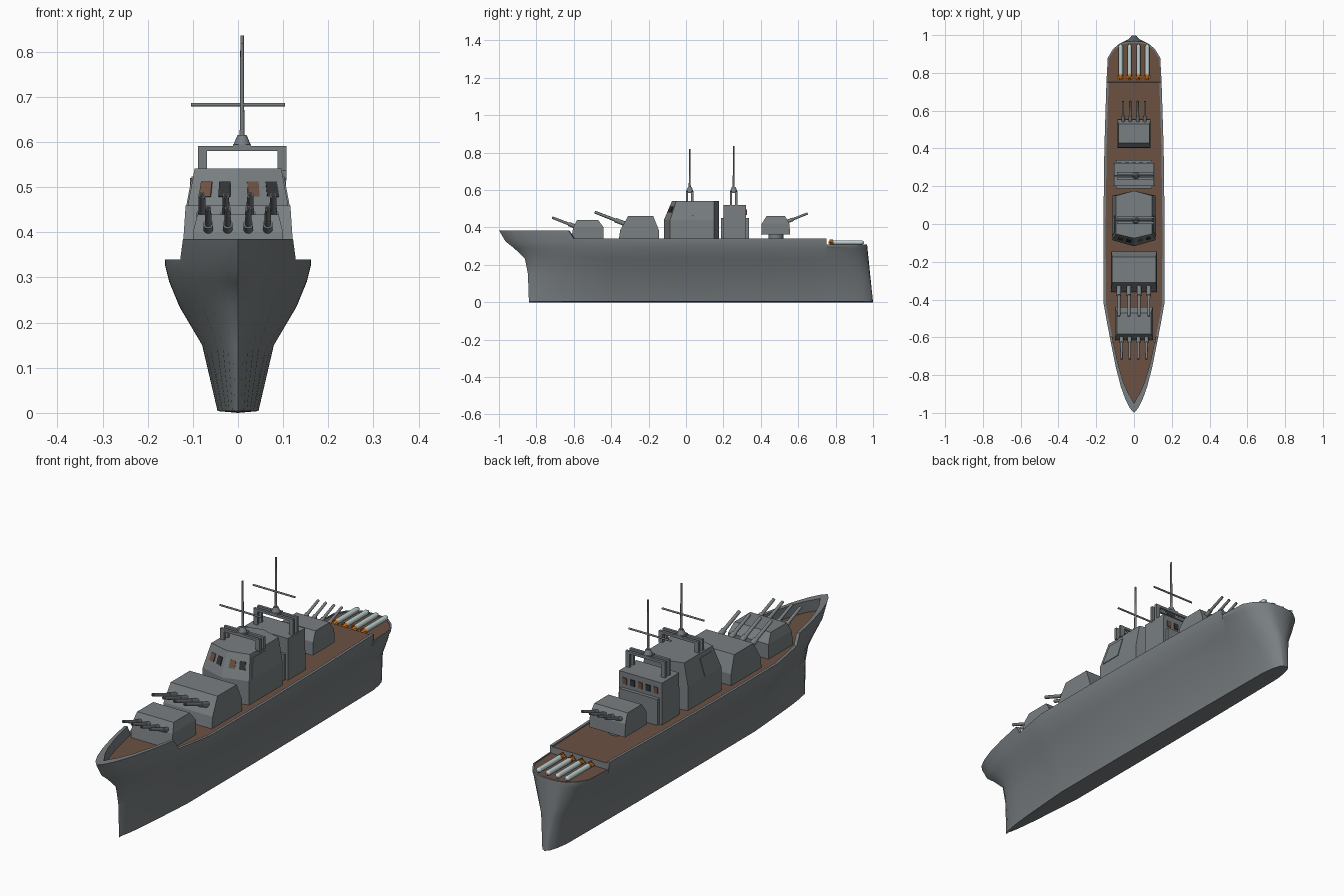
import bpy, bmesh
from mathutils import Vector

cube = bpy.data.objects.get("Cube")
if cube:
    bpy.data.objects.remove(cube, do_unlink=True)


def material(name, *rgb):
    m = bpy.data.materials.new(name)
    m.use_nodes = True
    m.diffuse_color = (*rgb, 1)
    m.node_tree.nodes["Principled BSDF"].inputs["Base Color"].default_value = (*rgb, 1)
    return m


GREY = material("naval_grey", 0.19, 0.21, 0.22)
DECK = material("deck_brown", 0.15, 0.083, 0.055)
DARK = material("dark_opening", 0.03, 0.033, 0.035)
PALE = material("pale_blue_grey", 0.5, 0.62, 0.62)
ORANGE = material("orange", 0.65, 0.18, 0.01)


def finish(name, bm, *mats):
    bmesh.ops.recalc_face_normals(bm, faces=bm.faces)
    me = bpy.data.meshes.new(name)
    bm.to_mesh(me)
    bm.free()
    for m in mats:
        me.materials.append(m)
    ob = bpy.data.objects.new(name, me)
    bpy.context.collection.objects.link(ob)
    return ob


def smooth(ob, angle=0.7):
    bpy.ops.object.select_all(action='DESELECT')
    ob.select_set(True)
    bpy.context.view_layer.objects.active = ob
    bpy.ops.object.shade_smooth_by_angle(angle=angle)


def ring(z, hx, y0, y1, v0=0, v1=0):
    """Plan outline with optional pointed front and back."""
    return [Vector(p) for p in ((-hx, y0, z), (0, y0 - v0, z), (hx, y0, z),
                                (hx, y1, z), (0, y1 + v1, z), (-hx, y1, z))]


def loft(name, rings, mat=GREY):
    bm = bmesh.new()
    loops = [[bm.verts.new(p) for p in r] for r in rings]
    n = len(loops[0])
    for a, b in zip(loops, loops[1:]):
        for i in range(n):
            j = (i + 1) % n
            bm.faces.new((a[i], a[j], b[j], b[i]))
    bm.faces.new(loops[0])
    bm.faces.new(loops[-1])
    return finish(name, bm, mat)


def box(name, x0, x1, y0, y1, z0, z1, mat=GREY):
    return loft(name, [[Vector(p) for p in ((x0, y0, z), (x1, y0, z), (x1, y1, z), (x0, y1, z))]
                       for z in (z0, z1)], mat)


def rod(name, a, b, r0, r1=None, mat=GREY, sides=10):
    a, b = Vector(a), Vector(b)
    bm = bmesh.new()
    bmesh.ops.create_cone(bm, cap_ends=True, segments=sides, radius1=r0,
                          radius2=r0 if r1 is None else r1, depth=(b - a).length)
    bm.transform((b - a).to_track_quat('Z', 'Y').to_matrix().to_4x4())
    bmesh.ops.translate(bm, verts=bm.verts, vec=(a + b) / 2)
    ob = finish(name, bm, mat)
    smooth(ob)
    return ob


def panel(name, quad, u0, u1, v0, v1, mat, lift=0.003):
    """Thin plate on part of a quad (bottom a-b, top d-c)."""
    a, b, c, d = quad
    n = (b - a).cross(d - a).normalized() * lift
    pts = [a.lerp(b, u).lerp(d.lerp(c, u), v) for u, v in ((u0, v0), (u1, v0), (u1, v1), (u0, v1))]
    loft(name, [[p - n for p in pts], [p + n for p in pts]], mat)


# Hull: stations of (y, half width, top height); levels of (height, width factor, stem rake)
stations = [(-1, 0, .385), (-.975, .022, .385), (-.93, .045, .385), (-.86, .07, .385),
            (-.76, .096, .385), (-.63, .122, .385), (-.6, .128, .34), (-.5, .147, .34),
            (-.42, .161, .34), (0, .162, .34), (.4, .157, .34), (.75, .146, .34),
            (.752, .146, .31), (.88, .139, .31), (.925, .112, .31), (.955, .075, .31),
            (.965, .045, .31), (.968, 0, .31)]
levels = [(1, 1, 0), (.325, .995, .035), (.29, .94, .08), (.235, .8, .138),
          (.15, .49, .155), (.004, .28, .16), (0, 0, .16)]
bm = bmesh.new()
columns = []
for s, w, top in stations:
    bow = max(0, (-.42 - s) / .58)
    aft = max(0, (s - .752) / .216)
    deck = .334 if s < .751 else .306
    yi = s + .05 * bow ** 2 - .008 * aft
    xi = max(0, w - (.012 if s < .751 else .005))
    col = [(0, yi, deck), (xi, yi, deck), (xi, yi, top)]
    for k, (z, f, rake) in enumerate(levels):
        z = min(z, top - .012 * k)
        col.append((w * f, s + rake * bow + .032 * aft * (1 - z / .31) * (s > .751), z))
    columns.append([bm.verts.new(p) for p in col])
for i, (a, b) in enumerate(zip(columns, columns[1:])):
    step = abs(a[0].co.z - b[0].co.z) > .01
    for k in range(len(a) - 1):
        face = bm.faces.new((a[k], a[k + 1], b[k + 1], b[k]))
        face.material_index = int(k == 0 and not step)
bmesh.ops.remove_doubles(bm, verts=bm.verts, dist=1e-4)
bmesh.ops.mirror(bm, geom=bm.verts[:] + bm.edges[:] + bm.faces[:], axis='X', merge_dist=1e-4)
smooth(finish("hull", bm, GREY, DECK), 0.5)


# Gun turrets with four barrels each
def turret(name, rings, xs, root, tip, r=.008):
    loft(name, [ring(*q) for q in rings])
    (y0, z0), (y1, z1) = root, tip
    for i, x in enumerate(xs):
        a, b = Vector((x, y0, z0)), Vector((x, y1, z1))
        rod(f"{name}_barrel_{i}", a, b, r, r * .85)
        rod(f"{name}_sleeve_{i}", a, a.lerp(b, .35), r * 1.4)
        rod(f"{name}_muzzle_{i}", b, b + (b - a) * .008, r * .6, mat=DARK)


turret("fore_turret", [(.33, .1, -.615, -.44), (.4, .1, -.603, -.44), (.44, .09, -.583, -.47)],
       (-.066, -.023, .023, .066), (-.58, .4), (-.715, .453))
turret("upper_fore_turret", [(.33, .122, -.36, -.145), (.385, .121, -.352, -.145),
                             (.46, .116, -.31, -.175)],
       (-.08, -.027, .027, .078), (-.32, .417), (-.487, .482), .009)
turret("aft_turret", [(.362, .088, .402, .557), (.42, .088, .405, .553), (.46, .082, .43, .53)],
       (-.058, -.02, .02, .058), (.53, .427), (.65, .475), .007)
rod("aft_turret_pedestal", (0, .48, .33), (0, .48, .365), .04, sides=16)

# Bridge with pointed front and back
base = ring(.33, .115, -.085, .15, .033, .026)
waist = ring(.44, .115, -.085, .15, .033, .026)
roof = ring(.542, .096, -.052, .15, .023, .026)
loft("bridge", [base, waist, roof])
for i in (0, 1):
    quad = (waist[i], waist[i + 1], roof[i + 1], roof[i])
    for j, u in enumerate((.2, .6)):
        panel(f"bridge_window_{i}{j}", quad, u, u + .24, .38, .7, (DECK, DARK)[j])
for i, j, u0, u1 in ((2, 3, .08, .5), (5, 0, .5, .92)):
    panel("bridge_side_panel", (waist[i], waist[j], roof[j], roof[i]), u0, u1, .02, .82, GREY)

# Aft deckhouse with windows facing the stern
loft("aft_deckhouse", [ring(.33, .108, .2, .322), ring(.52, .106, .2, .322)])
loft("aft_deckhouse_base", [ring(.33, .095, .188, .338), ring(.45, .095, .188, .338)])
rear = [Vector(p) for p in ((.106, .322, .45), (-.106, .322, .45),
                            (-.106, .322, .52), (.106, .322, .52))]
for i in range(5):
    u = .09 + i * .18
    panel(f"aft_window_{i}", rear, u, u + .1, .25, .65, (DECK, DARK)[i % 2])


# Masts on twin arched frames
def mast(name, y, roof_z, top):
    cx = .009
    for k, dy in enumerate((-.014, .014)):
        y0, y1 = y + dy - .006, y + dy + .006
        for side in (-1, 1):
            x = cx + side * .088
            box(f"{name}_frame_leg_{k}", x - .01, x + .01, y0, y1, roof_z - .005, .58)
        box(f"{name}_frame_bar_{k}", cx - .098, cx + .098, y0, y1, .58, .591)
    box(f"{name}_foot", cx - .02, cx + .02, y - .02, y + .02, .583, .595)
    rod(f"{name}_socket", (cx, y, .592), (cx, y, .616), .02, .01, sides=12)
    rod(f"{name}_pole", (cx, y, .61), (cx, y, top), .0055, .004)
    rod(f"{name}_yard", (-.104, y, .683), (.104, y, .683), .004)


mast("fore_mast", .02, .542, .82)
mast("aft_mast", .255, .52, .836)

# Torpedoes lying on the stern deck
for i in range(4):
    x = (i - 1.5) * .047
    rod(f"torpedo_body_{i}", (x, .79, .32), (x, .94, .32), .0115, mat=PALE, sides=12)
    rod(f"torpedo_nose_{i}", (x, .94, .32), (x, .952, .32), .0115, .005, mat=PALE, sides=12)
    rod(f"torpedo_tail_{i}", (x, .762, .32), (x, .792, .32), .006, .012, mat=ORANGE, sides=12)
    box(f"torpedo_fin_{i}", x - .018, x + .018, .768, .786, .318, .322, ORANGE)
    box(f"torpedo_fin_upright_{i}", x - .002, x + .002, .768, .786, .306, .336, ORANGE)
